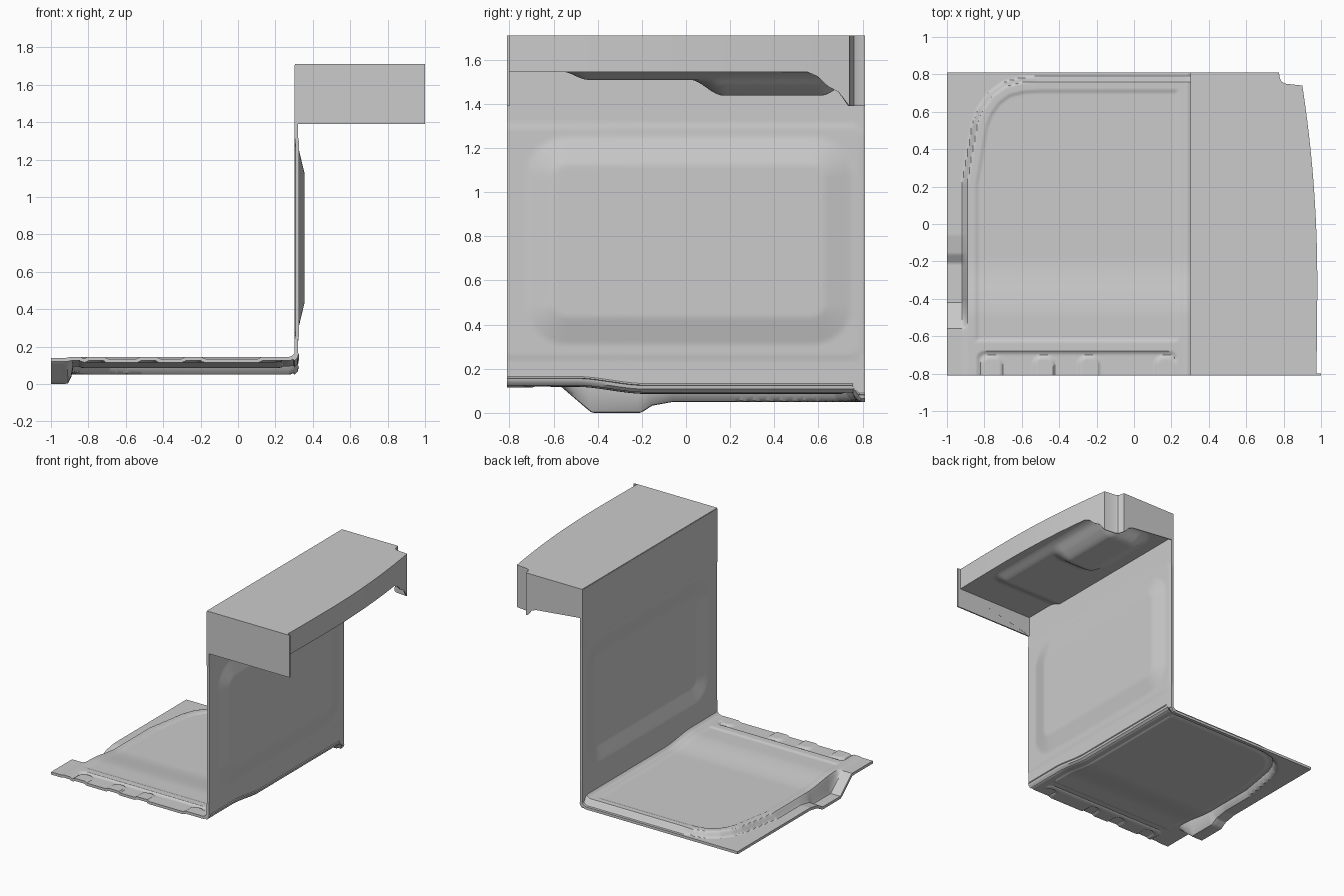
import bpy, bmesh, math
from mathutils import Vector

if "Cube" in bpy.data.objects:
    bpy.data.objects.remove(bpy.data.objects["Cube"])


def ramp(v, pts):
    """Piecewise linear lookup."""
    if v <= pts[0][0]:
        return pts[0][1]
    for (a, fa), (b, fb) in zip(pts, pts[1:]):
        if v <= b:
            return fa + (fb - fa) * (v - a) / (b - a)
    return pts[-1][1]


def smooth(t):
    t = max(0.0, min(1.0, t))
    return t * t * (3 - 2 * t)


def clamp(t):
    return max(0.0, min(1.0, t))


def inside_rect(x, y, x0, x1, y0, y1, r):
    """Distance inside a rounded rectangle (positive inside)."""
    qx = abs(x - (x0 + x1) / 2) - (x1 - x0) / 2 + r
    qy = abs(y - (y0 + y1) / 2) - (y1 - y0) / 2 + r
    return r - math.hypot(max(qx, 0), max(qy, 0)) - min(max(qx, qy), 0)


def finish(name, bm, thickness):
    me = bpy.data.meshes.new(name)
    bm.to_mesh(me)
    bm.free()
    ob = bpy.data.objects.new(name, me)
    bpy.context.collection.objects.link(ob)
    bpy.ops.object.select_all(action='DESELECT')
    ob.select_set(True)
    bpy.context.view_layer.objects.active = ob
    mod = ob.modifiers.new("thickness", 'SOLIDIFY')
    mod.thickness = thickness
    mod.offset = -1
    bpy.ops.object.modifier_apply(modifier=mod.name)
    bpy.ops.object.shade_smooth_by_angle(angle=math.radians(35))
    return ob


def sheet(name, nu, nv, func, thickness):
    """Pressed sheet: func maps u,v in 0..1 to a point."""
    bm = bmesh.new()
    rows = [[bm.verts.new(func(i / nu, j / nv)) for i in range(nu + 1)] for j in range(nv + 1)]
    for a, b in zip(rows, rows[1:]):
        for i in range(nu):
            bm.faces.new((a[i], a[i + 1], b[i + 1], b[i]))
    return finish(name, bm, thickness)


# Floor: raised tray with a rounded outline, lower rim and dipped left edge
OUTLINE = [(-.92, -1), (-.92, .22), (-.865, .54), (-.835, .62), (-.78, .70),
           (-.70, .76), (-.60, .785), (-.5, .79), (.5, .7901)]
SEGS = [(Vector(a), Vector(b)) for a, b in zip(OUTLINE, OUTLINE[1:])]
LEFT = [(y, x) for x, y in OUTLINE]
RIM = [(-.56, .14), (-.42, .02), (-.21, .02), (-.16, .052), (-.06, .07)]
PADS = (-.76, -.48, -.24, .17)


def tray_distance(x, y):
    p = Vector((x, y))
    best = 9
    for a, b in SEGS:
        d = b - a
        t = clamp((p - a).dot(d) / d.dot(d))
        best = min(best, (p - a - d * t).length)
    return best if (y < .79 and x > ramp(y, LEFT)) else -best


def floor_z(x, y):
    rim = ramp(y, RIM)
    tray = .145 - .032 * smooth((y + .5) / .32)
    d = tray_distance(x, y)
    # shallow recess inside the tray border
    inner = min(d - .08, .23 - x, y + .62)
    tray -= .007 * smooth(inner / .015 + .5)
    # front lip recess and its small pads
    lip = min(inside_rect(x, y, -.84, .23, -1.2, -.68, .04) / .015, 1)
    pad = max(inside_rect(x, y, c - .06, c + .06, -1.2, -.70, .05) for c in PADS)
    tray += -.01 * smooth(lip) + .01 * smooth(pad / .015)
    return rim + (tray - rim) * smooth(d / .03)


def floor_point(u, v):
    x, y = -1 + 1.315 * u, -.81 + 1.62 * v
    fillet = .03 * clamp((x - .27) / .04) ** 2
    return (x, y, floor_z(x, y) + fillet)


sheet("floor_panel", 132, 162, floor_point, .02)


# Upright wall with a stepped field and a bevelled bulge
def wall_point(u, v):
    y = -.81 + 1.62 * u
    z0 = floor_z(.26, y) - .02
    z = z0 + (1.705 - z0) * v
    bulge = .03 * clamp(inside_rect(y, z, -.72, .75, .31, 1.25, .18) / .125)
    field = .004 * smooth(inside_rect(y, z, -1.2, .805, .24, 1.31, .06) / .02)
    bend = .02 * (1 - clamp((z - z0) / .025)) ** 2
    return (.322 + field + bulge - bend, y, z)


sheet("wall_panel", 90, 110, wall_point, .019)


# Top box: lid and hanging skirt with a curved side and notched rear corner
def side_x(y):
    return .98 - .08 * ((y + .3) / 1.04) ** 2 if y > -.3 else .98 - .02 * (y + .3) ** 2


SIDE_LOW = [(.58, 1.545), (.62, 1.49), (.69, 1.455), (.74, 1.39)]
edge = [(.305, -.805, 1.39)]
for i in range(33):
    y = -.805 + 1.545 * i / 32
    edge.append((side_x(y), y, ramp(y, SIDE_LOW)))
edge += [(.81, .75, 1.39), (.79, .76, 1.39), (.78, .78, 1.39), (.775, .81, 1.39),
         (.755, .81, 1.40), (.73, .81, 1.435), (.69, .81, 1.45), (.305, .81, 1.49)]
bm = bmesh.new()
top = [bm.verts.new((x, y, 1.71)) for x, y, z in edge]
low = [bm.verts.new(p) for p in edge]
bm.faces.new(top)
for i in range(len(edge) - 1):
    bm.faces.new((low[i], low[i + 1], top[i + 1], top[i]))
finish("top_box", bm, .006)

# Left closing face of the box, flush with the wall
sheet("box_left_face", 1, 1,
      lambda u, v: (.312, -.81 + 1.62 * u, 1.39 + .32 * v), .007)

# Front plate of the box, slightly wider than the lid
sheet("box_front_plate", 1, 1, lambda u, v: (1 - .695 * u, -.80, 1.39 + .32 * v), .01)


# Underside liner of the box with two stepped hollows pressed down
def liner_point(u, v):
    y = -.80 + 1.60 * v
    right = ramp(y, [(.735, side_x(min(y, .74)) - .004), (.755, .77)])
    x = .322 + (right - .322) * u
    shallow = smooth(inside_rect(x, y, .2, .93, -.56, .9, .12) / .12)
    deep = smooth(inside_rect(x, y, .40, .88, .02, .76, .16) / .15)
    return (x, y, 1.55 - .037 * shallow - .071 * deep)


liner = sheet("box_liner", 60, 120, liner_point, .005)
